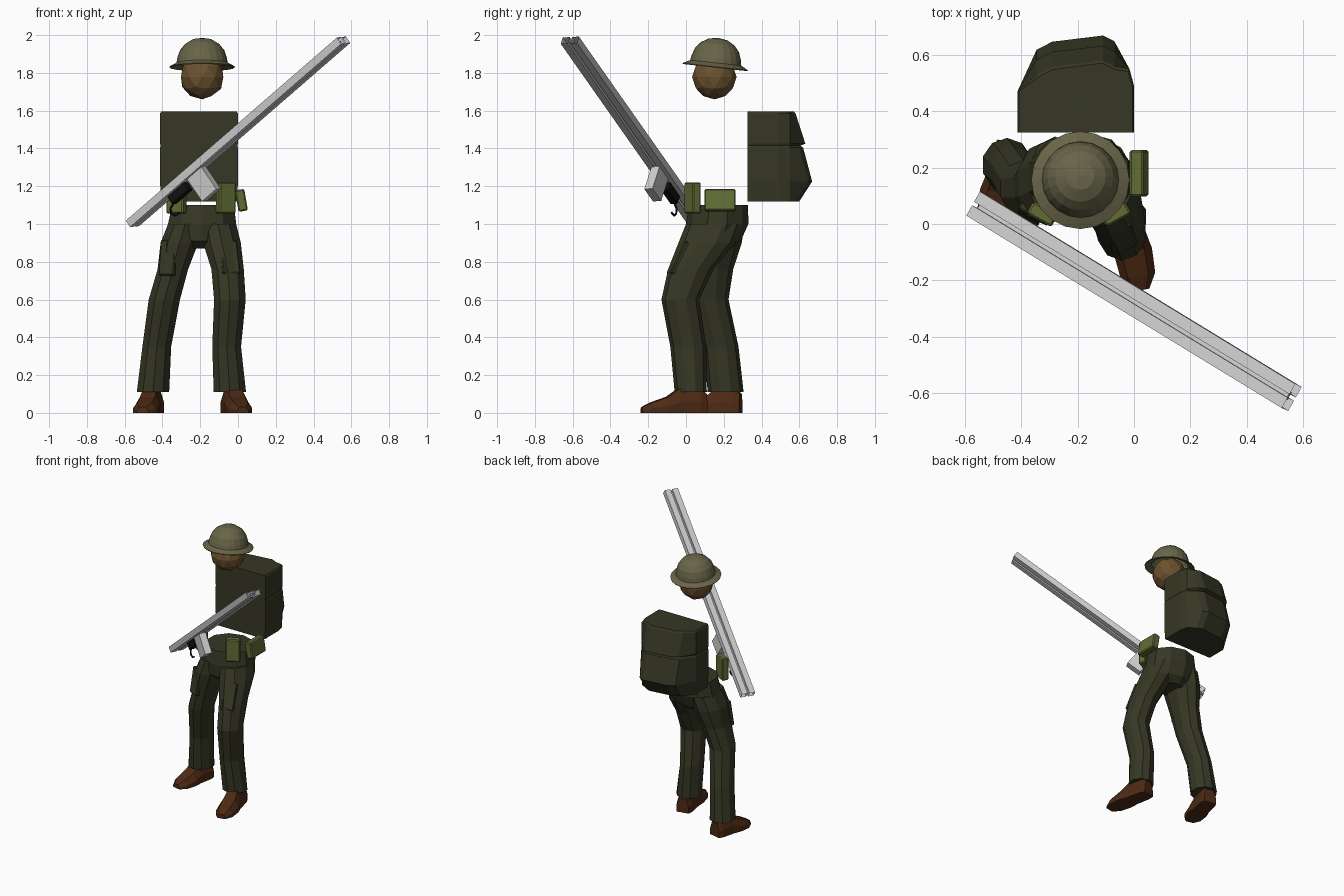
import bpy, bmesh, math
from mathutils import Vector, Matrix

cube = bpy.data.objects.get("Cube")
if cube:
    bpy.data.objects.remove(cube, do_unlink=True)


def material(name, r, g, b):
    m = bpy.data.materials.new(name)
    m.use_nodes = True
    m.diffuse_color = (r, g, b, 1)
    m.node_tree.nodes["Principled BSDF"].inputs["Base Color"].default_value = (r, g, b, 1)
    return m


cloth = material("dark olive cloth", .037, .038, .018)
steel = material("khaki steel", .14, .13, .067)
skin = material("brown skin", .15, .085, .028)
canvas = material("green canvas", .12, .15, .035)
leather = material("brown leather", .075, .023, .007)
grey = material("light grey metal", .62, .62, .62)
black = material("black metal", .006, .006, .006)


def finish(name, bm, mat):
    bmesh.ops.recalc_face_normals(bm, faces=bm.faces)
    mesh = bpy.data.meshes.new(name)
    bm.to_mesh(mesh)
    bm.free()
    mesh.materials.append(mat)
    ob = bpy.data.objects.new(name, mesh)
    bpy.context.collection.objects.link(ob)
    return ob


def loft(name, rings, mat):
    """Skin a list of equal-length point rings and cap both ends."""
    bm = bmesh.new()
    rows = [[bm.verts.new(p) for p in ring] for ring in rings]
    n = len(rows[0])
    for a, b in zip(rows, rows[1:]):
        for i in range(n):
            j = (i + 1) % n
            bm.faces.new((a[i], a[j], b[j], b[i]))
    bm.faces.new(rows[0])
    bm.faces.new(rows[-1])
    return finish(name, bm, mat)


def ellipse(x, y, z, rx, ry, n=10):
    return [(x + rx * math.cos(math.tau * (i + .5) / n),
             y + ry * math.sin(math.tau * (i + .5) / n), z) for i in range(n)]


def box(name, size, frame, mat, bevel=0.0, hollow=False):
    bm = bmesh.new()
    bmesh.ops.create_cube(bm, size=1, matrix=Matrix.Diagonal((*size, 1)))
    if bevel:
        bmesh.ops.bevel(bm, geom=bm.edges[:], offset=bevel, segments=1, affect='EDGES')
    if hollow:
        bm.normal_update()
        ends = [f for f in bm.faces if abs(f.normal.x) > .9]
        bmesh.ops.inset_individual(bm, faces=ends, thickness=.006)
        bmesh.ops.translate(bm, verts=list({v for f in ends for v in f.verts if f.normal.x > 0}),
                            vec=(-.08, 0, 0))
        bmesh.ops.translate(bm, verts=list({v for f in ends for v in f.verts if f.normal.x < 0}),
                            vec=(.08, 0, 0))
    bm.transform(frame)
    return finish(name, bm, mat)


def place(x, y, z, rx=0, ry=0, rz=0):
    return (Matrix.Translation((x, y, z)) @ Matrix.Rotation(rz, 4, 'Z')
            @ Matrix.Rotation(ry, 4, 'Y') @ Matrix.Rotation(rx, 4, 'X'))


# Head
bm = bmesh.new()
bmesh.ops.create_icosphere(bm, subdivisions=2, radius=.118, matrix=place(-.19, .15, 1.778))
finish("head", bm, skin)

# Helmet: lathed bowl with a drooping brim
bm = bmesh.new()
profile = [(.125, .014), (.172, -.003), (.174, .002), (.136, .022), (.131, .05),
           (.117, .09), (.09, .123), (.05, .147), (0, .155)]
verts = [bm.verts.new((r, 0, z)) for r, z in profile]
edges = [bm.edges.new(pair) for pair in zip(verts, verts[1:])]
bmesh.ops.spin(bm, geom=verts + edges, axis=(0, 0, 1), cent=(0, 0, 0), angle=math.tau, steps=20)
bmesh.ops.remove_doubles(bm, verts=bm.verts, dist=.0005)
bm.transform(place(-.19, .155, 1.831, rx=-.11))
finish("helmet", bm, steel)

# Backpack: flap above, bulging pouch below
def pack_ring(z, depth, k=1.0):
    shoulder = min(.55, depth - .03)
    plan = [(-.413, .325), (-.413, .47), (-.345, depth - .05), (-.29, depth - .022),
            (-.11, depth), (-.07, depth - .02), (-.016, shoulder), (0, .49), (0, .325)]
    return [(-.205 + (x + .205) * k, y, z) for x, y in plan]


loft("backpack", [pack_ring(1.12, .6, .97), pack_ring(1.225, .668), pack_ring(1.405, .62),
                  pack_ring(1.415, .605, .98), pack_ring(1.425, .632), pack_ring(1.585, .58),
                  pack_ring(1.595, .57, .97)], cloth)

# Trousers: pelvis and two legs
loft("trouser_waist", [ellipse(-.195, .15, .87, .1, .09), ellipse(-.195, .15, .91, .19, .14),
                       ellipse(-.19, .165, 1.0, .19, .165),
                       ellipse(-.185, .172, 1.1, .172, .157)], cloth)
loft("right_trouser_leg", [ellipse(*r) for r in (
    (-.45, .21, .11, .09, .095), (-.43, .185, .35, .08, .093), (-.39, .125, .6, .087, .1),
    (-.345, .13, .76, .085, .12), (-.31, .145, .9, .105, .15), (-.28, .16, 1.0, .095, .15))], cloth)
loft("left_trouser_leg", [ellipse(*r) for r in (
    (-.043, .025, .11, .09, .085), (-.06, .012, .35, .08, .095), (-.043, -.03, .6, .088, .1),
    (-.055, .025, .76, .09, .12), (-.085, .11, .9, .105, .15), (-.105, .15, 1.0, .1, .15))], cloth)

# Thigh pockets
box("left_thigh_pocket", (.095, .03, .19), place(-.045, -.04, .82, rx=-.45, rz=.25), cloth, .006)
box("right_thigh_pocket", (.09, .03, .19), place(-.37, .035, .82, rx=-.15, rz=-.45), cloth, .006)


# Boots: sections from heel to toe
def boot(name, heel, toe):
    heel, toe = Vector((*heel, 0)), Vector((*toe, 0))
    along = (toe - heel).normalized()
    side = along.cross(Vector((0, 0, 1)))
    rings = []
    for t, w, h in ((0, .045, .1), (.1, .055, .13), (.42, .058, .13), (.6, .068, .085),
                    (.85, .062, .055), (1, .03, .03)):
        base = heel.lerp(toe, t)
        rings.append([base + side * w * a + Vector((0, 0, h * b)) for a, b in
                      ((-1, 0), (1, 0), (1, .45), (.6, 1), (-.6, 1), (-1, .45))])
    loft(name, rings, leather)


boot("left_boot", (-.045, .105), (.025, -.235))
boot("right_boot", (-.44, .29), (-.505, -.01))

# Belt pouches
for label, sign in (("left", 1), ("right", -1)):
    box(label + "_front_pouch", (.1, .05, .165),
        place(-.195 + .13 * sign, .035, 1.138, rz=.5 * sign), canvas, .007)
box("hip_pouch", (.05, .165, .115), place(.018, .18, 1.125, ry=-.17), canvas, .007)

# Gun frame: x along the barrels, y across them, z up
start, end = Vector((-.559, .067, 1.003)), Vector((.559, -.615, 1.973))
along = (end - start).normalized()
across = Vector((.49, .87, .05))
across = (across - along * across.dot(along)).normalized()
up = along.cross(across)
gun = Matrix.Translation(start) @ Matrix((along, across, up)).transposed().to_4x4()
length = (end - start).length


def on_gun(s, drop, offset=0):
    return gun @ Matrix.Translation((s, offset, -drop))


for label, sign in (("near", -1), ("far", 1)):
    box(label + "_barrel", (length, .042, .042), on_gun(length / 2, 0, .028 * sign),
        grey, hollow=True)
box("barrel_web", (length - .03, .03, .01), on_gun(length / 2, 0), grey)
box("magazine", (.11, .05, .15), on_gun(.478, .092), grey)
box("receiver_block", (.13, .045, .055), on_gun(.33, .045), black, .005)

# Trigger hook
curve = bpy.data.curves.new("trigger_hook", 'CURVE')
curve.dimensions = '3D'
curve.bevel_depth = .006
curve.bevel_resolution = 1
curve.use_fill_caps = True
path = [(.28, .06), (.235, .075), (.222, .1), (.235, .122), (.265, .125)]
line = curve.splines.new('POLY')
line.points.add(len(path) - 1)
for point, (s, drop) in zip(line.points, path):
    point.co = (*(gun @ Vector((s, 0, -drop))), 1)
curve.materials.append(black)
bpy.context.collection.objects.link(bpy.data.objects.new("trigger_hook", curve))
